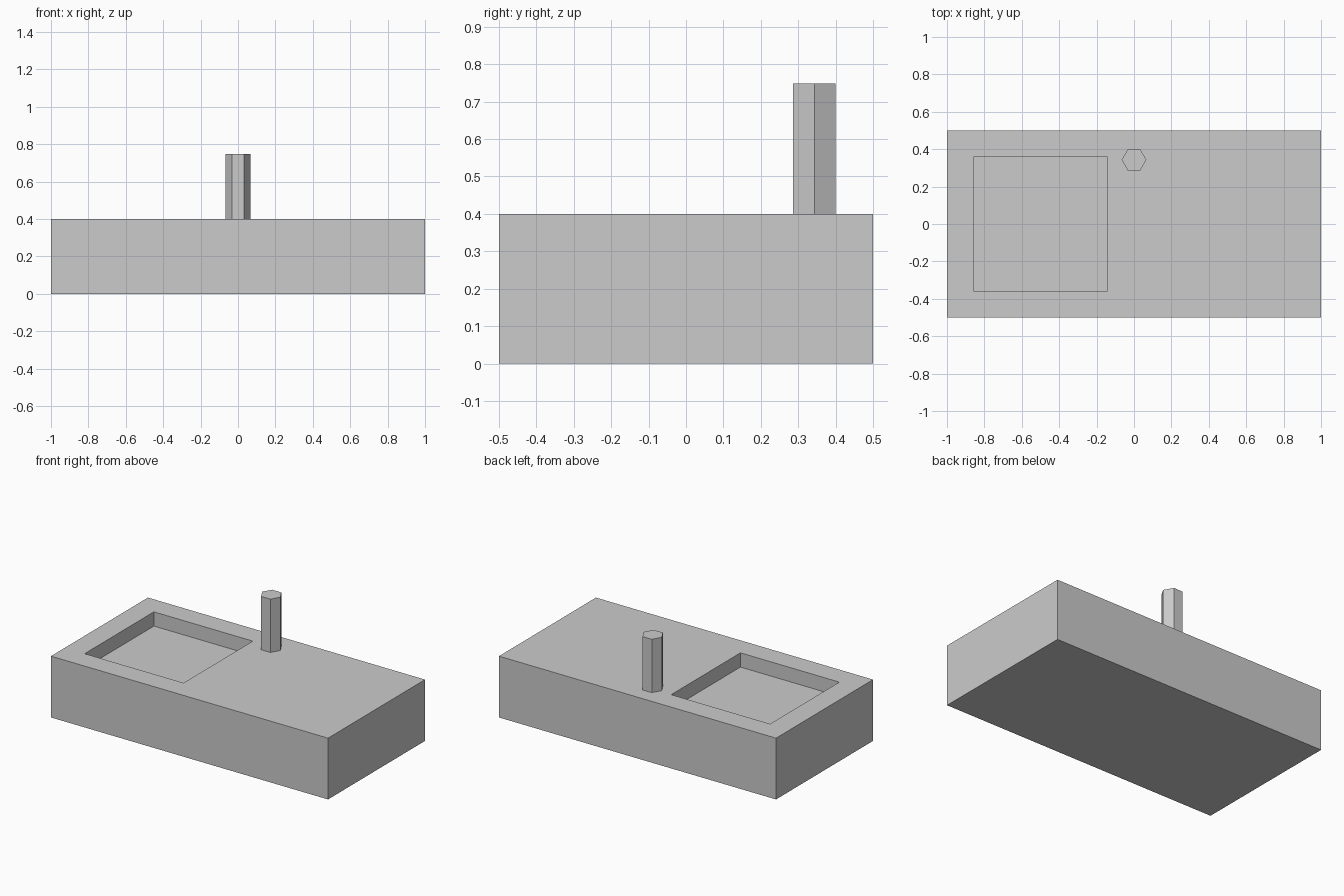
import bpy
import math

if "Cube" in bpy.data.objects:
    bpy.data.objects.remove(bpy.data.objects["Cube"])


def box(name, x, y, z):
    """Box from (min, max) ranges on each axis."""
    ranges = (x, y, z)
    bpy.ops.mesh.primitive_cube_add(size=1, location=[(a + b) / 2 for a, b in ranges])
    obj = bpy.context.object
    obj.name = name
    obj.scale = [b - a for a, b in ranges]
    bpy.ops.object.transform_apply(location=False, rotation=False, scale=True)
    return obj


TOP = 0.4

# Solid block with a square basin recessed into its left half
block = box("sink_block", (-1, 1), (-0.5, 0.5), (0, TOP))
cutter = box("basin_cutter", (-0.857, -0.143), (-0.357, 0.357), (TOP - 0.093, TOP + 0.1))
cutter.hide_render = True

cut = block.modifiers.new("basin", "BOOLEAN")
cut.operation = "DIFFERENCE"
cut.solver = "EXACT"
cut.object = cutter
bpy.context.view_layer.objects.active = block
bpy.ops.object.modifier_apply(modifier=cut.name)
bpy.data.objects.remove(cutter)

# Hexagonal tap post standing behind the basin, corners pointing along x
post_height = 0.348
bpy.ops.mesh.primitive_cylinder_add(
    vertices=6, radius=0.066, depth=post_height,
    location=(0, 0.343, TOP + post_height / 2),
    rotation=(0, 0, math.radians(30)))
bpy.context.object.name = "tap_post"
